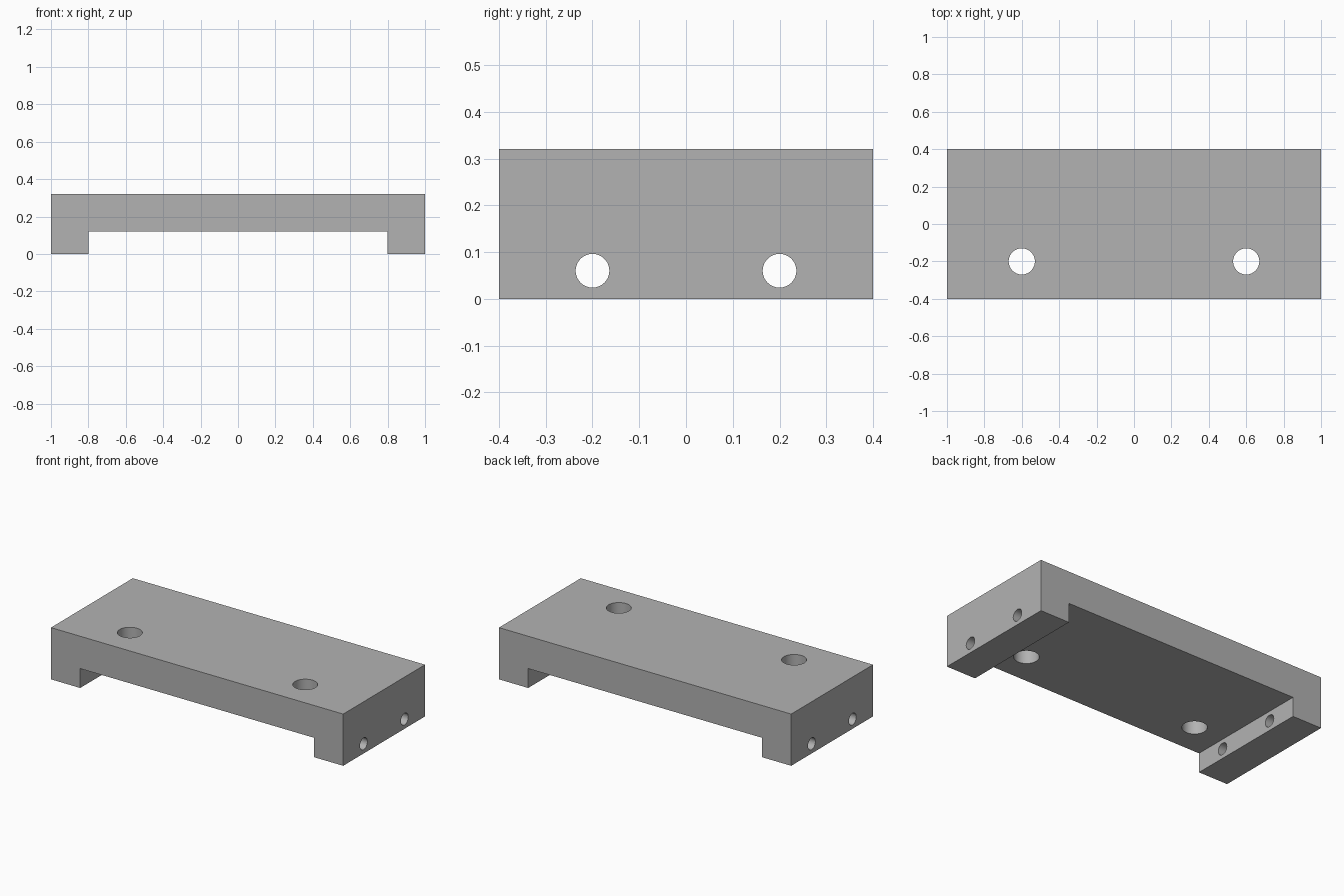
import bpy
import bmesh
import math
from mathutils import Matrix

default_cube = bpy.data.objects.get("Cube")
if default_cube:
    bpy.data.objects.remove(default_cube, do_unlink=True)

# Overall sizes
HALF_X, HALF_Y, HEIGHT = 1.0, 0.4, 0.32
LEG_INNER, LEG_HEIGHT = 0.8, 0.12

grey = bpy.data.materials.new("plain grey")
grey.use_nodes = True
colour = (0.448, 0.448, 0.448, 1)
grey.diffuse_color = colour
grey.node_tree.nodes["Principled BSDF"].inputs["Base Color"].default_value = colour


def add_object(name, bm):
    bmesh.ops.recalc_face_normals(bm, faces=bm.faces)
    mesh = bpy.data.meshes.new(name)
    bm.to_mesh(mesh)
    bm.free()
    mesh.materials.append(grey)
    obj = bpy.data.objects.new(name, mesh)
    bpy.context.collection.objects.link(obj)
    return obj


# Bridge-shaped plate: front profile extruded front to back
half = [(HALF_X, HEIGHT), (HALF_X, 0), (LEG_INNER, 0), (LEG_INNER, LEG_HEIGHT)]
profile = half + [(-x, z) for x, z in reversed(half)]
bm = bmesh.new()
face = bm.faces.new([bm.verts.new((x, -HALF_Y, z)) for x, z in profile])
extruded = bmesh.ops.extrude_face_region(bm, geom=[face])["geom"]
bmesh.ops.translate(bm, vec=(0, 2 * HALF_Y, 0),
                    verts=[v for v in extruded if isinstance(v, bmesh.types.BMVert)])
plate = add_object("bridge_plate", bm)


def drill(name, location, radius, length, rotation=Matrix()):
    """Cut a round through hole in the plate."""
    bm = bmesh.new()
    bmesh.ops.create_cone(bm, cap_ends=True, segments=64, radius1=radius,
                          radius2=radius, depth=length,
                          matrix=Matrix.Translation(location) @ rotation)
    cutter = add_object(name, bm)
    cutter.hide_render = True
    cut = plate.modifiers.new(name, 'BOOLEAN')
    cut.operation = 'DIFFERENCE'
    cut.solver = 'EXACT'
    cut.object = cutter
    return cutter


# Vertical mounting holes, and cross holes through both legs
sideways = Matrix.Rotation(math.pi / 2, 4, 'Y')
cutters = []
for side, sign in (("left", 1), ("right", -1)):
    cutters.append(drill(side + "_mounting_hole", (sign * 0.6, -0.2, 0.2), 0.07, 0.6))
for side, sign in (("front", -1), ("back", 1)):
    cutters.append(drill(side + "_leg_hole", (0, sign * 0.2, 0.06), 0.036, 2.4, sideways))

# Apply the cuts and smooth the hole walls
bpy.ops.object.select_all(action='DESELECT')
plate.select_set(True)
bpy.context.view_layer.objects.active = plate
for modifier in list(plate.modifiers):
    bpy.ops.object.modifier_apply(modifier=modifier.name)
for cutter in cutters:
    bpy.data.objects.remove(cutter, do_unlink=True)
bpy.ops.object.shade_smooth_by_angle(angle=math.radians(30))
